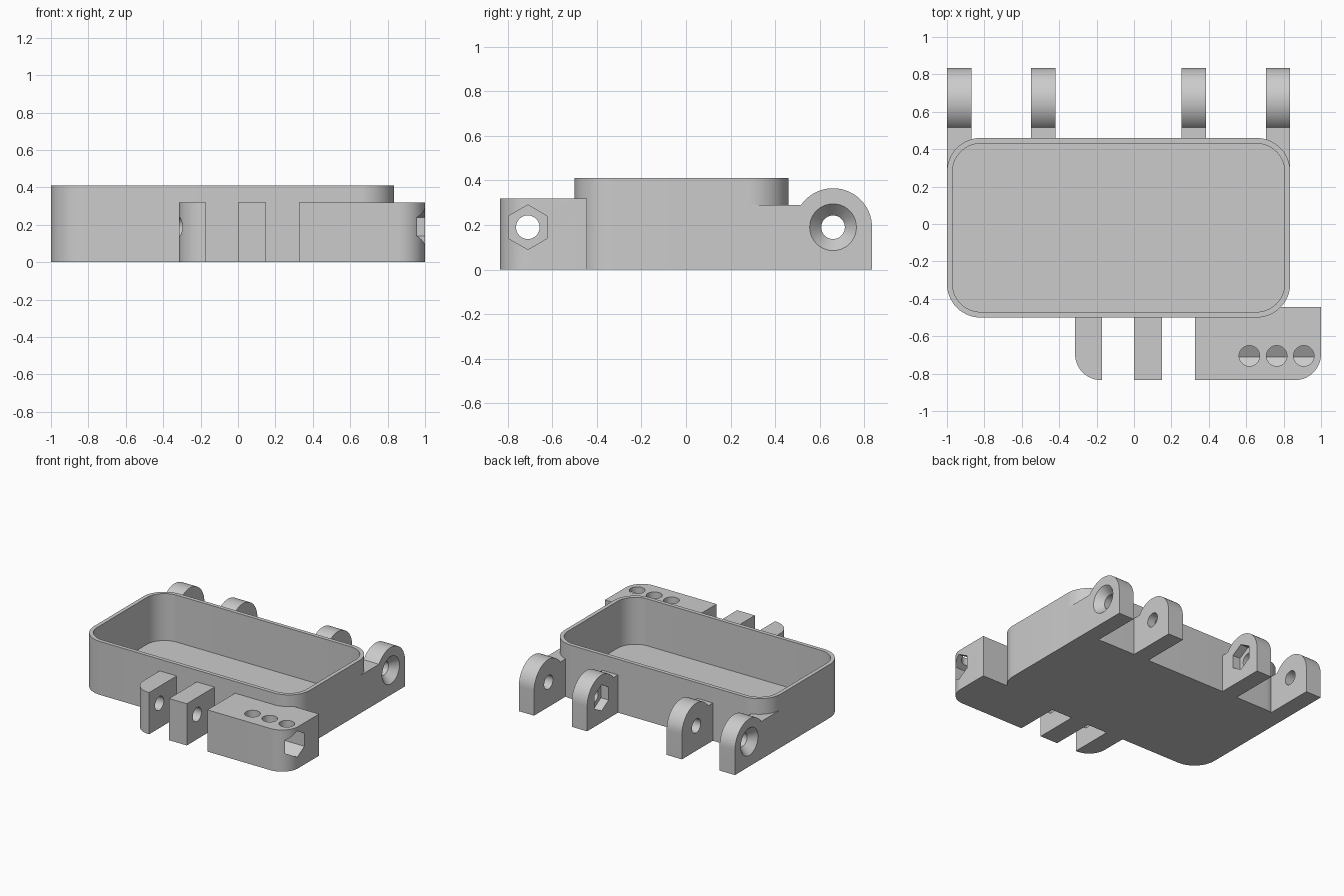
import bpy, bmesh, math
from mathutils import Vector

if "Cube" in bpy.data.objects:
    bpy.data.objects.remove(bpy.data.objects["Cube"])

grey = bpy.data.materials.new("plain_grey")
grey.diffuse_color = (0.6, 0.6, 0.6, 1)
grey.use_nodes = True
grey.node_tree.nodes["Principled BSDF"].inputs["Base Color"].default_value = grey.diffuse_color


def loft(name, sections):
    """Closed solid through a list of equal-length rings of 3D points."""
    bm = bmesh.new()
    rings = [[bm.verts.new(p) for p in ring] for ring in sections]
    n = len(rings[0])
    for a, b in zip(rings, rings[1:]):
        for i in range(n):
            j = (i + 1) % n
            bm.faces.new((a[i], a[j], b[j], b[i]))
    bm.faces.new(rings[0])
    bm.faces.new(rings[-1])
    bmesh.ops.recalc_face_normals(bm, faces=bm.faces)
    mesh = bpy.data.meshes.new(name)
    bm.to_mesh(mesh)
    bm.free()
    mesh.materials.append(grey)
    obj = bpy.data.objects.new(name, mesh)
    bpy.context.collection.objects.link(obj)
    return obj


def slab(name, pts, lo, hi):
    """Outline in x, y raised from lo to hi."""
    return loft(name, [[(x, y, z) for x, y in pts] for z in (lo, hi)])


def side_slab(name, pts, lo, hi):
    """Outline in y, z extended from x = lo to hi."""
    return loft(name, [[(x, y, z) for y, z in pts] for x in (lo, hi)])


def circle(cx, cy, r, n=40):
    return [(cx + r * math.cos(math.tau * i / n + math.pi / 2),
             cy + r * math.sin(math.tau * i / n + math.pi / 2)) for i in range(n)]


def box_outline(x0, x1, y0, y1, radii, seg=14):
    """Rectangle with a radius per corner: front left, front right, back right, back left."""
    c = [Vector(p) for p in ((x0, y0), (x1, y0), (x1, y1), (x0, y1))]
    pts = []
    for i, r in enumerate(radii):
        a = (c[i - 1] - c[i]).normalized()
        b = (c[(i + 1) % 4] - c[i]).normalized()
        if r == 0:
            pts.append(tuple(c[i]))
            continue
        mid = c[i] + (a + b) * r
        for k in range(seg + 1):
            t = math.pi / 2 * k / seg
            pts.append(tuple(mid - b * r * math.cos(t) - a * r * math.sin(t)))
    return pts


def cut(obj, cutters):
    bpy.context.view_layer.objects.active = obj
    for c in cutters:
        m = obj.modifiers.new("cut", 'BOOLEAN')
        m.operation, m.solver, m.object = 'DIFFERENCE', 'EXACT', c
        bpy.ops.object.modifier_apply(modifier=m.name)


HY, HZ, HR = 0.66, 0.19, 0.175      # hinge axis and knuckle radius
PY = -0.71                          # clasp pin axis
PIN, NUT = 0.053, 0.1               # pin hole and nut pocket radii

# Cutters
cavity = slab("cavity_cutter", box_outline(-0.97, 0.805, -0.47, 0.43, [0.15] * 4), 0.05, 0.6)
hinge_pin = side_slab("hinge_pin_cutter", circle(HY, HZ, PIN), -1.2, 1.2)
clasp_pin = side_slab("clasp_pin_cutter", circle(PY, HZ, PIN), -1.2, 1.2)
nut_channel = side_slab("nut_channel_cutter", circle(PY, HZ, NUT, 6), 0.5, 1.2)
nut_pockets = [side_slab("nut_pocket_cutter", circle(HY, HZ, NUT, 6), a, b)
               for a, b in ((-0.485, -0.40), (0.235, 0.32))]
sinks = [loft("countersink_cutter",
              [[(x, y, z) for y, z in circle(HY, HZ, r)]
               for x, r in ((face - s * 0.06, 0.05), (face, 0.105), (face + s * 0.02, 0.123))])
         for face, s in ((-1.0, -1), (0.835, 1))]
ports = [slab("port_cutter", circle(x, -0.705, 0.055), HZ, 0.5) for x in (0.617, 0.763, 0.908)]

parts = []

# Open tray
tray = slab("tray", box_outline(-1.0, 0.835, -0.5, 0.46, [0.18] * 4), 0, 0.41)
cut(tray, [cavity])
parts.append(tray)

# Hinge knuckles along the back
end = math.pi - math.asin(0.1 / HR)
arc = [(HY + HR * math.cos(end * k / 28), HZ + HR * math.sin(end * k / 28)) for k in range(29)]
knuckles = [("left_outer", -1.0, 0.28, [sinks[0]]), ("left_inner", -0.55, 0.445, [nut_pockets[0]]),
            ("right_inner", 0.255, 0.445, [nut_pockets[1]]), ("right_outer", 0.705, 0.28, [sinks[1]])]
for name, x, y0, extra in knuckles:
    profile = [(y0, 0), (HY + HR, 0)] + arc + [(y0, 0.29)]
    k = side_slab(name + "_knuckle", profile, x, x + 0.13)
    cut(k, [cavity, hinge_pin] + extra)
    parts.append(k)

# Clasp prongs and nut block along the front
left_prong = slab("left_prong", box_outline(-0.315, -0.17, -0.835, -0.485, [0.14, 0, 0, 0]), 0, 0.32)
cut(left_prong, [clasp_pin])
middle_prong = slab("middle_prong", box_outline(0, 0.15, -0.835, -0.485, [0] * 4), 0, 0.32)
cut(middle_prong, [clasp_pin])
nut_block = slab("nut_block", box_outline(0.325, 1.0, -0.835, -0.445, [0, 0.14, 0, 0]), 0, 0.32)
cut(nut_block, [cavity, clasp_pin, nut_channel] + ports)
parts += [left_prong, middle_prong, nut_block]

# Remove cutters, then smooth the curved faces
for o in list(bpy.data.objects):
    if o not in parts:
        bpy.data.objects.remove(o)
for o in parts:
    bpy.ops.object.select_all(action='DESELECT')
    o.select_set(True)
    bpy.context.view_layer.objects.active = o
    bpy.ops.object.shade_smooth_by_angle(angle=math.radians(30))
